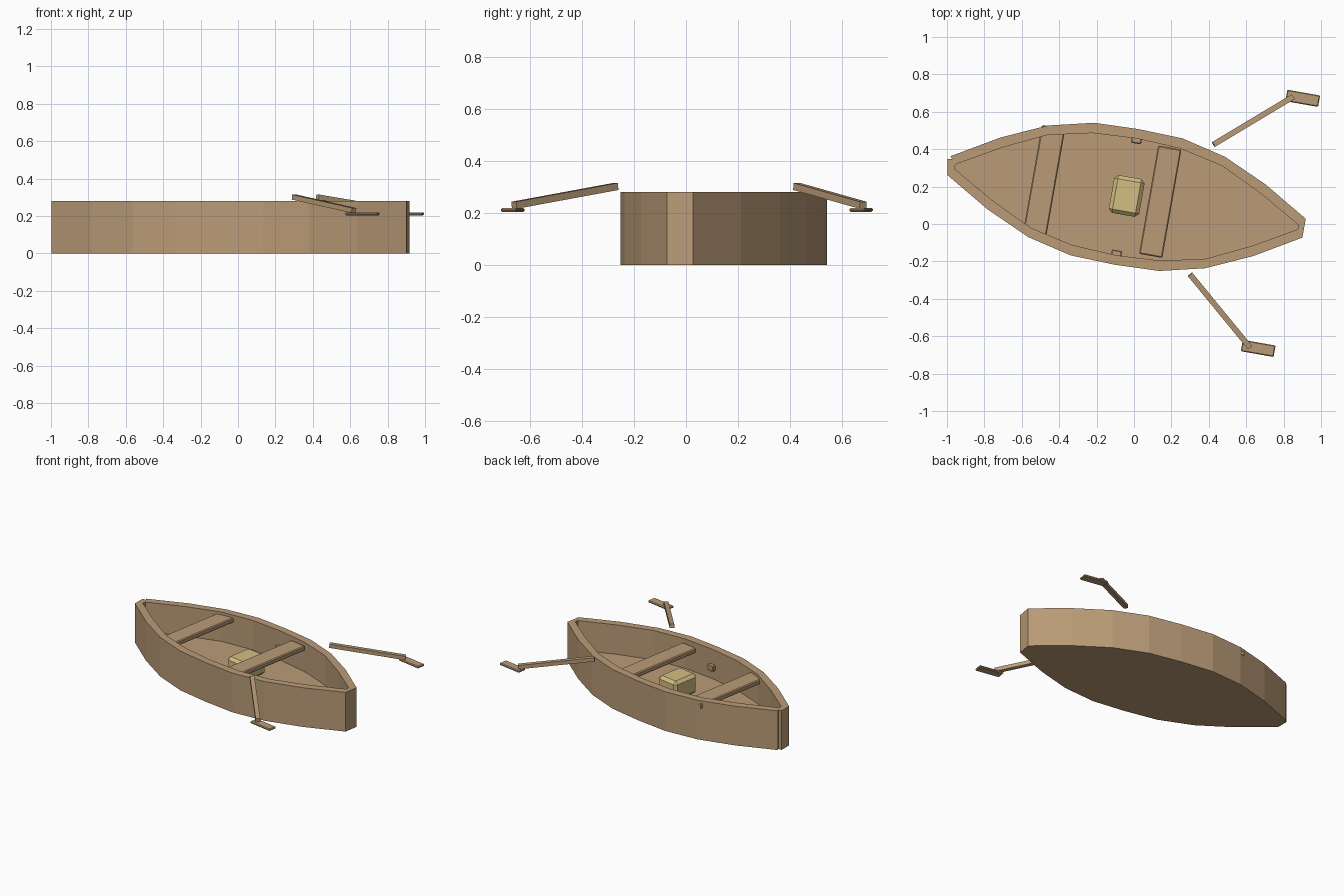
import bpy, bmesh
from math import radians
from mathutils import Matrix, Vector

if "Cube" in bpy.data.objects:
    bpy.data.objects.remove(bpy.data.objects["Cube"])


def material(name, colour):
    m = bpy.data.materials.new(name)
    m.use_nodes = True
    m.diffuse_color = (*colour, 1)
    m.node_tree.nodes["Principled BSDF"].inputs["Base Color"].default_value = (*colour, 1)
    return m


wood = material("tan wood", (0.49, 0.33, 0.185))
straw = material("pale straw", (0.65, 0.52, 0.23))

# Everything in the boat shares its turned frame
BOAT = Matrix.Translation((-0.04, 0.145, 0)) @ Matrix.Rotation(radians(-10), 4, "Z")


def finish(name, bm, mat, matrix):
    bmesh.ops.recalc_face_normals(bm, faces=bm.faces)
    mesh = bpy.data.meshes.new(name)
    bm.to_mesh(mesh)
    bm.free()
    mesh.materials.append(mat)
    obj = bpy.data.objects.new(name, mesh)
    obj.matrix_world = matrix
    bpy.context.collection.objects.link(obj)
    return obj


def box(name, size, mat, matrix, bevel=0):
    bm = bmesh.new()
    bmesh.ops.create_cube(bm, size=1, matrix=Matrix.Diagonal((*size, 1)))
    obj = finish(name, bm, mat, matrix)
    if bevel:
        mod = obj.modifiers.new("soft edges", "BEVEL")
        mod.width = bevel
        mod.segments = 1
    return obj


def outline(half, stern):
    """Mirror half widths into a closed outline, with extra points at the stern."""
    left = [(u, v) for u, v in half] + [(-u, v) for u, v in half[-2::-1]]
    right = [(u, -v) for u, v in reversed(left)]
    return left + stern + right


# Hull: outer wall, rim, inner wall and floor
HEIGHT, FLOOR = 0.28, 0.07
outer = outline([(0.964, 0.051), (0.72, 0.195), (0.48, 0.303), (0.24, 0.36), (0, 0.368)],
                [(-0.953, 0.037), (-0.979, 0.033)])
inner = outline([(0.931, 0.012), (0.705, 0.142), (0.475, 0.252), (0.24, 0.304), (0, 0.317)],
                [(-0.931, 0.004), (-0.931, -0.004)])

bm = bmesh.new()
rings = [[bm.verts.new((u, v, z)) for u, v in loop]
         for loop, z in ((outer, 0), (outer, HEIGHT), (inner, HEIGHT), (inner, FLOOR))]
count = len(outer)
for low, high in zip(rings, rings[1:]):
    for i in range(count):
        j = (i + 1) % count
        bm.faces.new((low[i], low[j], high[j], high[i]))
bm.faces.new(rings[0])
bm.faces.new(rings[-1])
finish("hull", bm, wood, BOAT)

# Bench seats across the hull
for name, u in (("stern_seat", -0.449), ("bow_seat", 0.182)):
    box(name, (0.126, 0.588, 0.034), wood,
        BOAT @ Matrix.Translation((u, 0.006, 0.243)), 0.006)

# Small cleats on the inner walls
for name, side in (("left_cleat", 1), ("right_cleat", -1)):
    box(name, (0.055, 0.04, 0.04), wood,
        BOAT @ Matrix.Translation((0, side * 0.31, 0.155)), 0.005)

# Crate standing on the floor
box("crate", (0.165, 0.205, 0.14), straw,
    BOAT @ Matrix.Translation((0, 0.005, FLOOR + 0.068)), 0.02)


# Oars: sloping shaft with a flat blade
def oar(name, grip, tip, blade):
    a, b = Vector(grip), Vector(tip)
    turn = (b - a).to_track_quat("X", "Z").to_matrix().to_4x4()
    box(name + "_shaft", ((b - a).length, 0.03, 0.027), wood,
        Matrix.Translation((a + b) / 2) @ turn)
    box(name + "_blade", (0.178, 0.062, 0.015), wood,
        Matrix.Translation(blade) @ Matrix.Rotation(radians(-10), 4, "Z"), 0.005)


oar("left_oar", (0.425, 0.425, 0.301), (0.85, 0.68, 0.229), (0.902, 0.672, 0.211))
oar("right_oar", (0.3, -0.27, 0.301), (0.62, -0.66, 0.229), (0.664, -0.665, 0.211))
